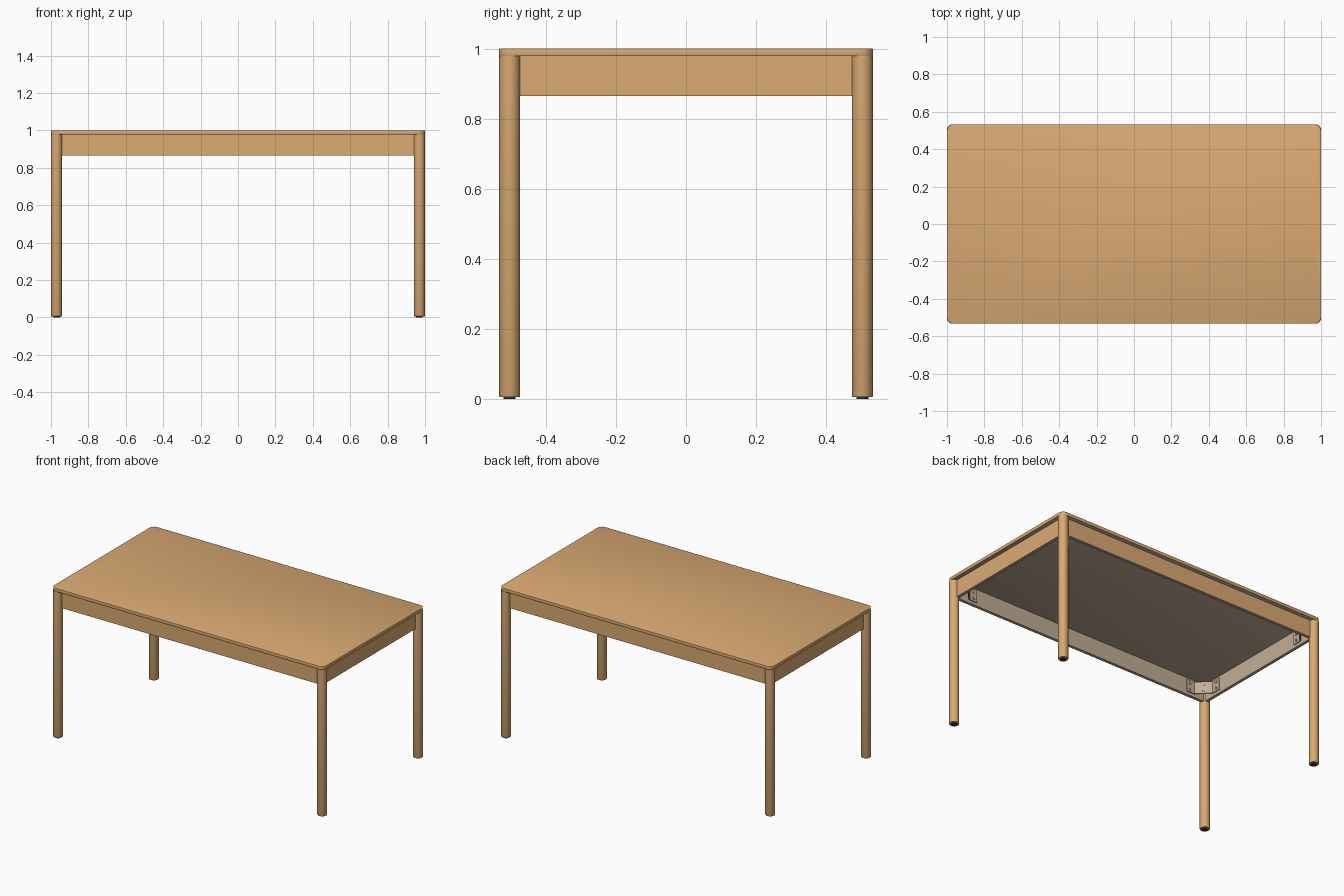
import bpy, bmesh, math
from mathutils import Matrix, Vector

if "Cube" in bpy.data.objects:
    bpy.data.objects.remove(bpy.data.objects["Cube"])

HX, HY = 1.0, 0.533          # half size of the top
Z_TOP, Z_UNDER, Z_APRON = 1.0, 0.978, 0.865
R = 0.03                     # leg radius
OUT, THICK = 0.028, 0.02     # apron setback and thickness


def material(name, rgb):
    m = bpy.data.materials.new(name)
    m.diffuse_color = (*rgb, 1.0)
    m.use_nodes = True
    m.node_tree.nodes["Principled BSDF"].inputs["Base Color"].default_value = m.diffuse_color
    return m


WOOD = material("warm wood", (0.70, 0.40, 0.17))
BEIGE = material("beige underside", (0.54, 0.42, 0.30))
DARK = material("dark glide", (0.035, 0.033, 0.03))


def finish(name, bm, mats, rule=None):
    """Turn a bmesh into an object; rule(face) picks the material slot."""
    bmesh.ops.recalc_face_normals(bm, faces=bm.faces[:])
    bm.normal_update()
    if rule:
        for f in bm.faces:
            f.material_index = rule(f)
    me = bpy.data.meshes.new(name)
    bm.to_mesh(me)
    bm.free()
    for m in mats:
        me.materials.append(m)
    me.shade_smooth()
    me.set_sharp_from_angle(angle=math.radians(35))
    ob = bpy.data.objects.new(name, me)
    bpy.context.collection.objects.link(ob)
    return ob


def prism(points, z0, z1):
    """Extrude a closed xy outline from z0 to z1."""
    bm = bmesh.new()
    f = bm.faces.new([bm.verts.new((x, y, z0)) for x, y in points])
    top = bmesh.ops.extrude_face_region(bm, geom=[f])["geom"]
    vs = [v for v in top if isinstance(v, bmesh.types.BMVert)]
    bmesh.ops.translate(bm, verts=vs, vec=(0, 0, z1 - z0))
    return bm


def cylinder(bm, r, depth, mat, seg=32):
    bmesh.ops.create_cone(bm, cap_ends=True, segments=seg, radius1=r,
                          radius2=r, depth=depth, matrix=mat)


# Tabletop: rounded slab, beige below
rc = 0.035
outline = []
for i, (sx, sy) in enumerate([(1, 1), (-1, 1), (-1, -1), (1, -1)]):
    for k in range(9):
        a = math.pi / 2 * (i + k / 8)
        outline.append((sx * (HX - rc) + rc * math.cos(a),
                        sy * (HY - rc) + rc * math.sin(a)))
bm = prism(outline, Z_UNDER, Z_TOP)
rim = [e for e in bm.edges if abs(e.verts[0].co.z - e.verts[1].co.z) < 1e-5]
bmesh.ops.bevel(bm, geom=rim, offset=0.002, segments=2, affect='EDGES', profile=0.5)
finish("tabletop", bm, [WOOD, BEIGE], lambda f: 1 if f.normal.z < -0.9 else 0)

# Aprons: wood outside, beige inside and below
for axis, name in ((0, "side"), (1, "long")):
    for s in (-1, 1):
        o = (HX if axis == 0 else HY) - OUT
        l = (HY if axis == 0 else HX) - R
        pts = [(o, -l), (o, l), (o - THICK, l), (o - THICK, -l)]
        pts = [(s * a, b) if axis == 0 else (b, s * a) for a, b in pts]
        finish(f"{name}_apron_{'back' if s > 0 else 'front'}" if axis else
               f"{name}_apron_{'right' if s > 0 else 'left'}",
               prism(pts, Z_APRON, Z_UNDER), [WOOD, BEIGE],
               lambda f, s=s, axis=axis: 0 if f.normal[axis] * s > 0.5 else 1)

# Corner parts
ix, iy = HX - OUT - THICK, HY - OUT - THICK     # inner apron faces
for sx in (-1, 1):
    for sy in (-1, 1):
        tag = f"{'back' if sy > 0 else 'front'}_{'right' if sx > 0 else 'left'}"
        cx, cy = sx * (HX - R), sy * (HY - R)

        # Round leg
        bm = bmesh.new()
        cylinder(bm, R, Z_UNDER - 0.006, Matrix.Translation((cx, cy, (Z_UNDER + 0.006) / 2)), 40)
        low = [e for e in bm.edges if all(v.co.z < 0.1 for v in e.verts)]
        bmesh.ops.bevel(bm, geom=low, offset=0.002, segments=2, affect='EDGES', profile=0.5)
        finish("leg_" + tag, bm, [WOOD])

        # Floor glide
        bm = bmesh.new()
        cylinder(bm, 0.017, 0.01, Matrix.Translation((cx, cy, 0.005)))
        finish("glide_" + tag, bm, [DARK])

        # Folded corner bracket: two flanges and a diagonal plate
        t, c, e = 0.006, 0.08, 0.14
        pts = [(ix - e, iy), (ix - c, iy), (ix, iy - c), (ix, iy - e),
               (ix - t, iy - e), (ix - t, iy - c - t / 2),
               (ix - c - t / 2, iy - t), (ix - e, iy - t)]
        finish("bracket_" + tag, prism([(sx * x, sy * y) for x, y in pts], 0.885, 0.965), [BEIGE])

        # Bracket bolts
        bm = bmesh.new()
        for z in (0.905, 0.945):
            for p, n in (((ix - 0.115, iy - t), (0, -1)),
                         ((ix - t, iy - 0.115), (-1, 0)),
                         ((ix - c / 2 - t / 2, iy - c / 2 - t / 2), (-1, -1))):
                d = Vector((sx * n[0], sy * n[1], 0)).normalized()
                m = Matrix.Translation((sx * p[0], sy * p[1], z)) @ d.to_track_quat('Z', 'Y').to_matrix().to_4x4()
                cylinder(bm, 0.008, 0.01, m, 12)
        finish("bolts_" + tag, bm, [BEIGE])
